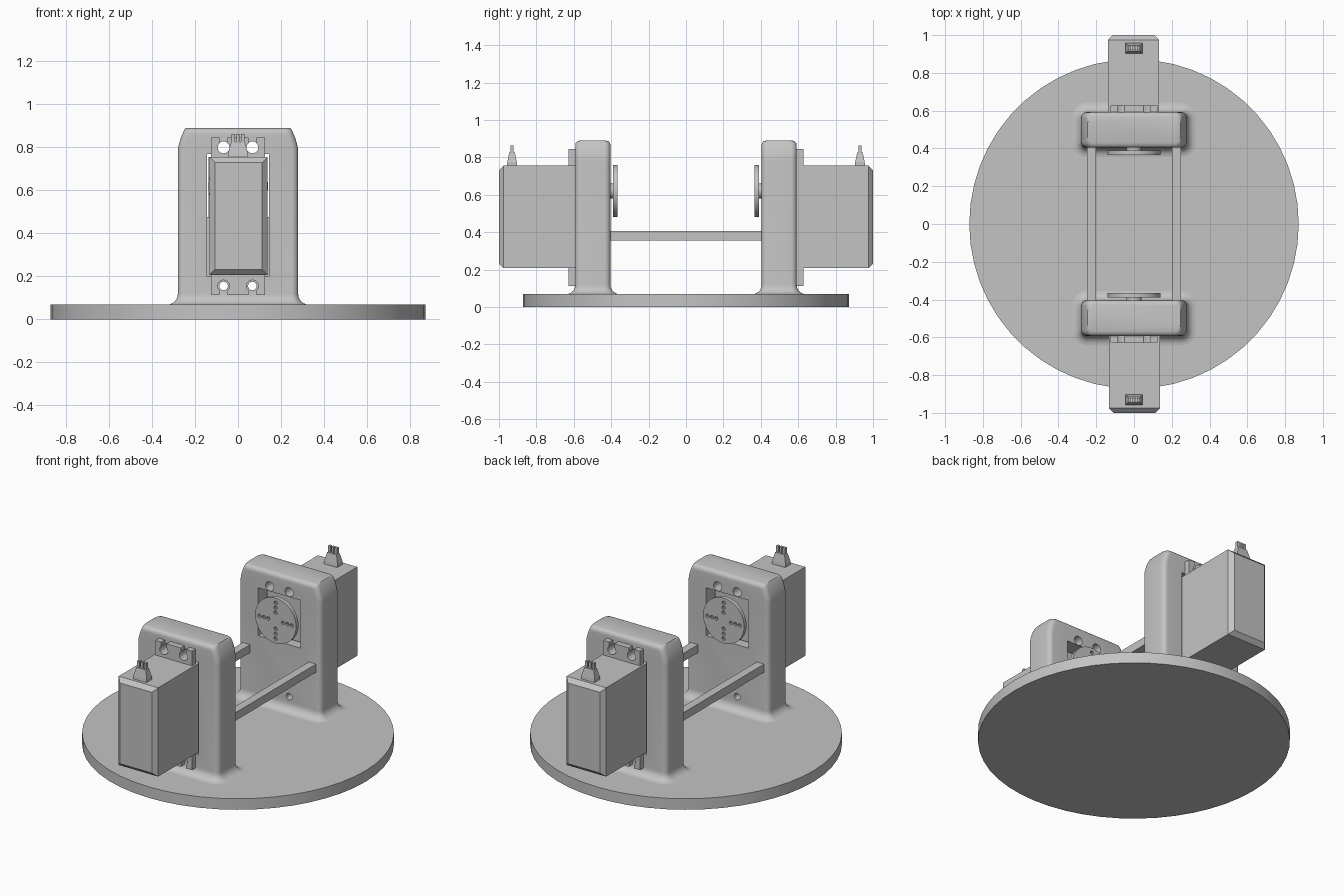
import bpy, bmesh, math
from mathutils import Matrix

old = bpy.data.objects.get("Cube")
if old:
    bpy.data.objects.remove(old, do_unlink=True)

GREY = (0.55, 0.55, 0.55, 1)
grey = bpy.data.materials.new("plain grey")
grey.use_nodes = True
grey.diffuse_color = GREY
grey.node_tree.nodes["Principled BSDF"].inputs["Base Color"].default_value = GREY


def finish(name, bm):
    bmesh.ops.recalc_face_normals(bm, faces=bm.faces)
    mesh = bpy.data.meshes.new(name)
    bm.to_mesh(mesh)
    bm.free()
    mesh.materials.append(grey)
    ob = bpy.data.objects.new(name, mesh)
    bpy.context.collection.objects.link(ob)
    return ob


def loft(name, rings):
    """Skin a stack of equal-length rings and cap both ends."""
    bm = bmesh.new()
    loops = [[bm.verts.new(p) for p in ring] for ring in rings]
    n = len(loops[0])
    for a, b in zip(loops, loops[1:]):
        for i in range(n):
            j = (i + 1) % n
            bm.faces.new((a[i], a[j], b[j], b[i]))
    bm.faces.new(loops[0])
    bm.faces.new(loops[-1])
    return finish(name, bm)


def rect_z(x0, x1, y0, y1, z):
    return [(x0, y0, z), (x1, y0, z), (x1, y1, z), (x0, y1, z)]


def rect_y(x0, x1, z0, z1, y):
    return [(x0, y, z0), (x1, y, z0), (x1, y, z1), (x0, y, z1)]


def box(name, x0, x1, y0, y1, z0, z1):
    return loft(name, [rect_z(x0, x1, y0, y1, z0), rect_z(x0, x1, y0, y1, z1)])


def rod(name, x, z, r, y0, y1, sides=24):
    """Cylinder lying along y."""
    angles = [2 * math.pi * i / sides for i in range(sides)]
    return loft(name, [[(x + r * math.cos(a), y, z + r * math.sin(a)) for a in angles]
                       for y in (y0, y1)])


def cut(ob, cutters):
    for c in cutters:
        mod = ob.modifiers.new("cut", "BOOLEAN")
        mod.operation = "DIFFERENCE"
        mod.solver = "EXACT"
        mod.object = c
    graph = bpy.context.evaluated_depsgraph_get()
    mesh = bpy.data.meshes.new_from_object(ob.evaluated_get(graph))
    ob.modifiers.clear()
    ob.data = mesh
    mesh.materials.clear()
    mesh.materials.append(grey)
    for c in cutters:
        bpy.data.objects.remove(c, do_unlink=True)


def rounded_ring(hx, hy, r, z, cy, steps=6):
    """Rounded rectangle in plan."""
    pts = []
    for k, (sx, sy) in enumerate([(1, 1), (-1, 1), (-1, -1), (1, -1)]):
        for i in range(steps + 1):
            a = math.pi / 2 * (k + i / steps)
            pts.append((sx * (hx - r) + r * math.cos(a),
                        cy + sy * (hy - r) + r * math.sin(a), z))
    return pts


HX, HY, CY = 0.28, 0.094, 0.498       # upright half sizes and position
BASE_TOP, TOP = 0.068, 0.89
INNER, OUTER = CY - HY, CY + HY
AXIS_Z = 0.62                         # turning axis height
SCREW_X, SCREW_Z = 0.067, (0.155, 0.80)


def upright(name):
    rings = []
    # flared foot
    for i in range(7):
        a = math.pi / 2 * i / 6
        o = 0.05 * (1 - math.sin(a))
        rings.append(rounded_ring(HX + o, HY + o, 0.03 + o,
                                  BASE_TOP + 0.05 * (1 - math.cos(a)), CY))
    # shoulders curve in sideways, top edge is softly rounded
    shoulder, soft = 0.11, 0.025
    for z in [0.78, 0.80, 0.82, 0.84, 0.855, 0.865, 0.873, 0.88, 0.886, TOP]:
        t = (z - (TOP - shoulder)) / shoulder
        u = max(0, (z - (TOP - soft)) / soft)
        inset = soft * (1 - math.sqrt(max(0, 1 - u * u)))
        rings.append(rounded_ring(HX - 0.035 * t ** 1.7, HY - inset, 0.03, z, CY))
    ob = loft(name, rings)
    # square window, outer pocket and screw holes
    cutters = [box("window", -0.145, 0.145, 0.3, 0.7, 0.475, 0.77),
               box("pocket", -0.145, 0.145, CY - 0.03, 0.7, 0.2, 0.77)]
    for x in (-SCREW_X, SCREW_X):
        for z, r in zip(SCREW_Z, (0.02, 0.028)):
            cutters.append(rod("hole", x, z, r, 0.3, 0.7))
    cut(ob, cutters)
    return ob


def flange(name):
    ob = box(name, -0.125, 0.125, OUTER - 0.001, 0.628, 0.112, 0.845)
    cutters = []
    for x in (-SCREW_X, SCREW_X):
        for z, end in zip(SCREW_Z, (0.05, 0.9)):
            cutters.append(rod("hole", x, z, 0.028, 0.5, 0.7, 12))
            cutters.append(box("slot", x - 0.018, x + 0.018, 0.5, 0.7,
                               min(z, end), max(z, end)))
    cut(ob, cutters)
    return ob


def horn(name):
    ob = rod(name, 0, AXIS_Z, 0.14, 0.366, 0.39, 40)
    holes = []
    for k in range(4):
        a = k * math.pi / 2
        for d in (0.05, 0.08, 0.11):
            holes.append(rod("hole", d * math.cos(a), AXIS_Z + d * math.sin(a),
                             0.011, 0.3, 0.45, 10))
    cut(ob, holes)
    return ob


def motor_side(side):
    parts = [upright(side + "_upright"), flange(side + "_motor_flange"), horn(side + "_horn_disc")]
    # motor body with a chamfered outer end
    x0, x1, z0, z1, c = -0.137, 0.132, 0.207, 0.755, 0.025
    parts.append(loft(side + "_motor_body", [
        rect_y(x0, x1, z0, z1, CY - 0.02), rect_y(x0, x1, z0, z1, 1 - c),
        rect_y(x0 + c, x1 - c, z0 + c, z1 - c, 1)]))
    parts.append(rod(side + "_horn_shaft", 0, AXIS_Z, 0.04, 0.38, CY))
    # plug with three pins
    parts.append(loft(side + "_plug", [
        rect_z(-0.045, 0.045, 0.902, 0.958, 0.75), rect_z(-0.045, 0.045, 0.905, 0.955, 0.775),
        rect_z(-0.032, 0.032, 0.915, 0.945, 0.825)]))
    for i in (-1, 0, 1):
        x = 0.023 * i
        parts.append(box(side + "_plug_pin", x - 0.008, x + 0.008, 0.921, 0.939, 0.82, 0.863))
    if side == "front":
        for ob in parts:
            ob.data.transform(Matrix.Rotation(math.pi, 4, "Z"))


# round base
circle = [2 * math.pi * i / 52 for i in range(52)]
loft("round_base", [[(0.872 * math.cos(a), 0.872 * math.sin(a), z) for a in circle]
                    for z in (0, BASE_TOP)])

for side in ("back", "front"):
    motor_side(side)

# tie bars between the uprights
for side, x in (("left", 0.225), ("right", -0.225)):
    box(side + "_tie_bar", x - 0.025, x + 0.025, -INNER - 0.01, INNER + 0.01, 0.355, 0.405)

# smooth rounded parts, keep crisp edges
bpy.ops.object.select_all(action="DESELECT")
for ob in bpy.context.scene.objects:
    if ob.type == "MESH" and ("upright" in ob.name or "horn" in ob.name or "base" in ob.name):
        ob.select_set(True)
        bpy.context.view_layer.objects.active = ob
bpy.ops.object.shade_smooth_by_angle(angle=math.radians(30))
